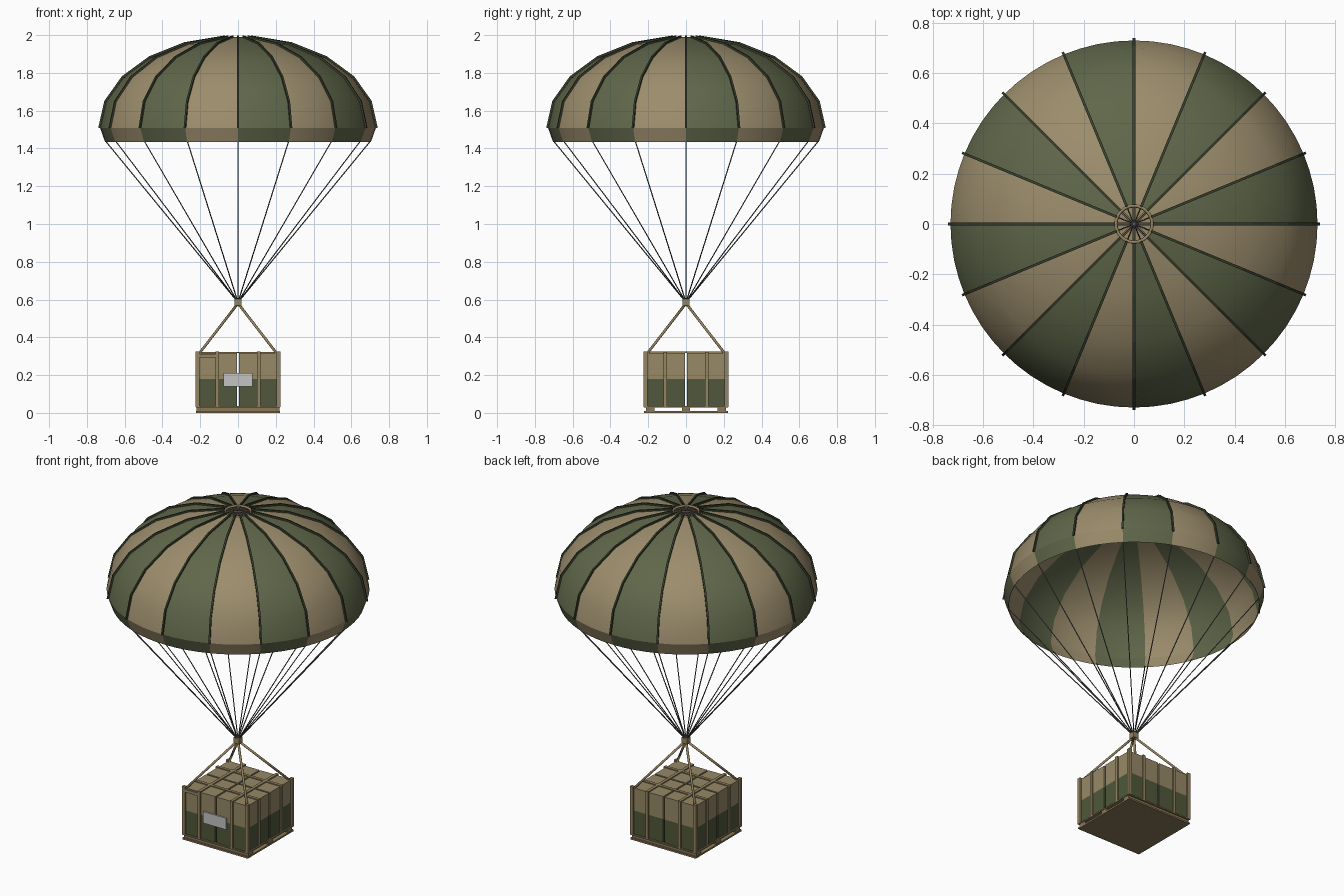
import bpy, bmesh, math
from mathutils import Vector, Matrix

if "Cube" in bpy.data.objects:
    bpy.data.objects.remove(bpy.data.objects["Cube"])


def material(name, r, g, b):
    m = bpy.data.materials.new(name)
    m.diffuse_color = (r, g, b, 1)
    m.use_nodes = True
    m.node_tree.nodes["Principled BSDF"].inputs["Base Color"].default_value = m.diffuse_color
    return m


TAN = material("tan cloth", 0.33, 0.265, 0.15)
GREEN = material("olive green", 0.115, 0.135, 0.068)
CRATE_GREEN = material("crate green", 0.08, 0.097, 0.043)
CRATE_TAN = material("crate tan", 0.31, 0.25, 0.135)
RIB = material("dark green tape", 0.04, 0.05, 0.025)
CORD = material("grey cord", 0.12, 0.12, 0.12)
STRAP = material("webbing tan", 0.30, 0.235, 0.12)
WOOD = material("pallet brown", 0.25, 0.19, 0.095)
LABEL = material("label grey", 0.55, 0.55, 0.55)


def finish(name, bm, *mats, smooth=False):
    bmesh.ops.recalc_face_normals(bm, faces=bm.faces)
    me = bpy.data.meshes.new(name)
    bm.to_mesh(me)
    bm.free()
    for m in mats:
        me.materials.append(m)
    ob = bpy.data.objects.new(name, me)
    bpy.context.collection.objects.link(ob)
    if smooth:
        for p in me.polygons:
            p.use_smooth = True
    return ob


def box(bm, x0, x1, y0, y1, z0, z1):
    mat = Matrix.Translation(((x0 + x1) / 2, (y0 + y1) / 2, (z0 + z1) / 2))
    mat = mat @ Matrix.Diagonal((x1 - x0, y1 - y0, z1 - z0, 1))
    bmesh.ops.create_cube(bm, size=1, matrix=mat)


def rod(bm, a, b, r, sides=6):
    a, b = Vector(a), Vector(b)
    d = b - a
    mat = Matrix.Translation((a + b) / 2) @ d.to_track_quat('Z', 'Y').to_matrix().to_4x4()
    bmesh.ops.create_cone(bm, cap_ends=True, segments=sides, radius1=r, radius2=r,
                          depth=d.length, matrix=mat)


def ring(bm, radius, z, r, segs=64, sides=6):
    rows = []
    for i in range(segs):
        a = 2 * math.pi * i / segs
        rows.append([bm.verts.new(((radius + r * math.cos(b)) * math.cos(a),
                                   (radius + r * math.cos(b)) * math.sin(a),
                                   z + r * math.sin(b)))
                     for b in (2 * math.pi * k / sides for k in range(sides))])
    for i in range(segs):
        p, q = rows[i], rows[(i + 1) % segs]
        for k in range(sides):
            bm.faces.new((p[k], q[k], q[(k + 1) % sides], p[(k + 1) % sides]))


GORES, SUB, ROWS = 16, 4, 5
RAD, BASE, HIGH = 0.73, 1.508, 0.482
T_END = math.acos(0.075 / RAD)
dome = [(RAD * math.cos(T_END * i / ROWS), BASE + HIGH * math.sin(T_END * i / ROWS))
        for i in range(ROWS + 1)]


# Striped cloth: a profile spun round z, coloured by gore
def cloth(name, profile):
    bm = bmesh.new()
    n = GORES * SUB
    grid = [[bm.verts.new((r * math.cos(2 * math.pi * j / n), r * math.sin(2 * math.pi * j / n), z))
             for j in range(n)] for r, z in profile]
    for i in range(len(profile) - 1):
        for j in range(n):
            k = (j + 1) % n
            f = bm.faces.new((grid[i][j], grid[i][k], grid[i + 1][k], grid[i + 1][j]))
            f.material_index = (j // SUB) % 2
    ob = finish(name, bm, GREEN, TAN, smooth=True)
    mod = ob.modifiers.new("thickness", 'SOLIDIFY')
    mod.thickness = 0.004
    mod.offset = -1
    mod.use_rim = False
    return ob


cloth("canopy", dome)
cloth("canopy_skirt", [(0.704, 1.435), (0.73, 1.508)])

# Raised seam tapes along each gore edge
bm = bmesh.new()
for g in range(GORES):
    a = 2 * math.pi * g / GORES
    out, side = Vector((math.cos(a), math.sin(a), 0)), Vector((-math.sin(a), math.cos(a), 0))
    prev = None
    for i, (r, z) in enumerate(dome):
        t = T_END * i / ROWS
        nrm = (out * math.cos(t) / RAD + Vector((0, 0, math.sin(t) / HIGH))).normalized()
        p = out * r + Vector((0, 0, z))
        cur = [bm.verts.new(p + side * s * 0.005 + nrm * h)
               for s, h in ((-1, -0.003), (1, -0.003), (1, 0.01), (-1, 0.01))]
        if prev:
            for k in range(4):
                bm.faces.new((prev[k], prev[(k + 1) % 4], cur[(k + 1) % 4], cur[k]))
        if i in (0, ROWS):
            bm.faces.new(cur)
        prev = cur
finish("seam_tapes", bm, RIB)

# Vent ring and cords across the vent
bm = bmesh.new()
ring(bm, 0.072, 1.984, 0.007, 48, 8)
finish("vent_ring", bm, STRAP, smooth=True)
bm = bmesh.new()
for g in range(GORES // 2):
    a = 2 * math.pi * g / GORES
    x, y = 0.072 * math.cos(a), 0.072 * math.sin(a)
    rod(bm, (x, y, 1.982), (-x, -y, 1.982), 0.002)
finish("vent_cords", bm, CORD, smooth=True)

# Suspension lines
bm = bmesh.new()
for g in range(GORES):
    a = 2 * math.pi * g / GORES
    rod(bm, (0.702 * math.cos(a), 0.702 * math.sin(a), 1.44), (0, 0, 0.585), 0.003)
finish("suspension_lines", bm, CORD, smooth=True)

# Connector block and four slings to the crate corners
bm = bmesh.new()
box(bm, -0.018, 0.018, -0.018, 0.018, 0.568, 0.602)
finish("connector_block", bm, STRAP)
bm = bmesh.new()
for sx in (-1, 1):
    for sy in (-1, 1):
        rod(bm, (sx * 0.205, sy * 0.205, 0.315), (0, 0, 0.58), 0.007, 8)
finish("slings", bm, STRAP, smooth=True)

# Four stacks of boxes with a narrow gap between: green below, tan above
for name, z0, z1, mat in (("lower_boxes", 0.034, 0.179, CRATE_GREEN),
                          ("upper_boxes", 0.179, 0.317, CRATE_TAN)):
    bm = bmesh.new()
    for x0 in (-0.214, 0.005):
        for y0 in (-0.214, 0.005):
            box(bm, x0, x0 + 0.209, y0, y0 + 0.209, z0, z1)
    finish(name, bm, mat)

# Corner posts
bm = bmesh.new()
for sx in (-1, 1):
    for sy in (-1, 1):
        cx, cy = sx * 0.214, sy * 0.214
        box(bm, cx - 0.01, cx + 0.01, cy - 0.01, cy + 0.01, 0.03, 0.326)
finish("corner_posts", bm, STRAP)

# Webbing bands over the top and down the sides, both directions
bm = bmesh.new()
for c in (-0.11, 0.11):
    lo, hi = c - 0.009, c + 0.009
    box(bm, lo, hi, -0.222, 0.222, 0.316, 0.324)
    box(bm, -0.222, 0.222, lo, hi, 0.316, 0.323)
    for s in (-0.218, 0.218):
        box(bm, lo, hi, s - 0.004, s + 0.004, 0.03, 0.32)
        box(bm, s - 0.004, s + 0.004, lo, hi, 0.03, 0.32)
finish("cargo_bands", bm, STRAP)

# Front label and small upper flap
bm = bmesh.new()
box(bm, -0.078, 0.076, -0.226, -0.217, 0.14, 0.21)
finish("front_label", bm, LABEL)
bm = bmesh.new()
box(bm, -0.205, -0.118, -0.223, -0.213, 0.294, 0.312)
finish("front_flap", bm, STRAP)

# Pallet: base board, three runners and thin deck
bm = bmesh.new()
box(bm, -0.222, 0.222, -0.222, 0.222, 0, 0.01)
for y in (-0.19, 0, 0.19):
    box(bm, -0.219, 0.219, y - 0.022, y + 0.022, 0.009, 0.03)
box(bm, -0.222, 0.222, -0.222, 0.222, 0.028, 0.036)
finish("pallet", bm, WOOD)
